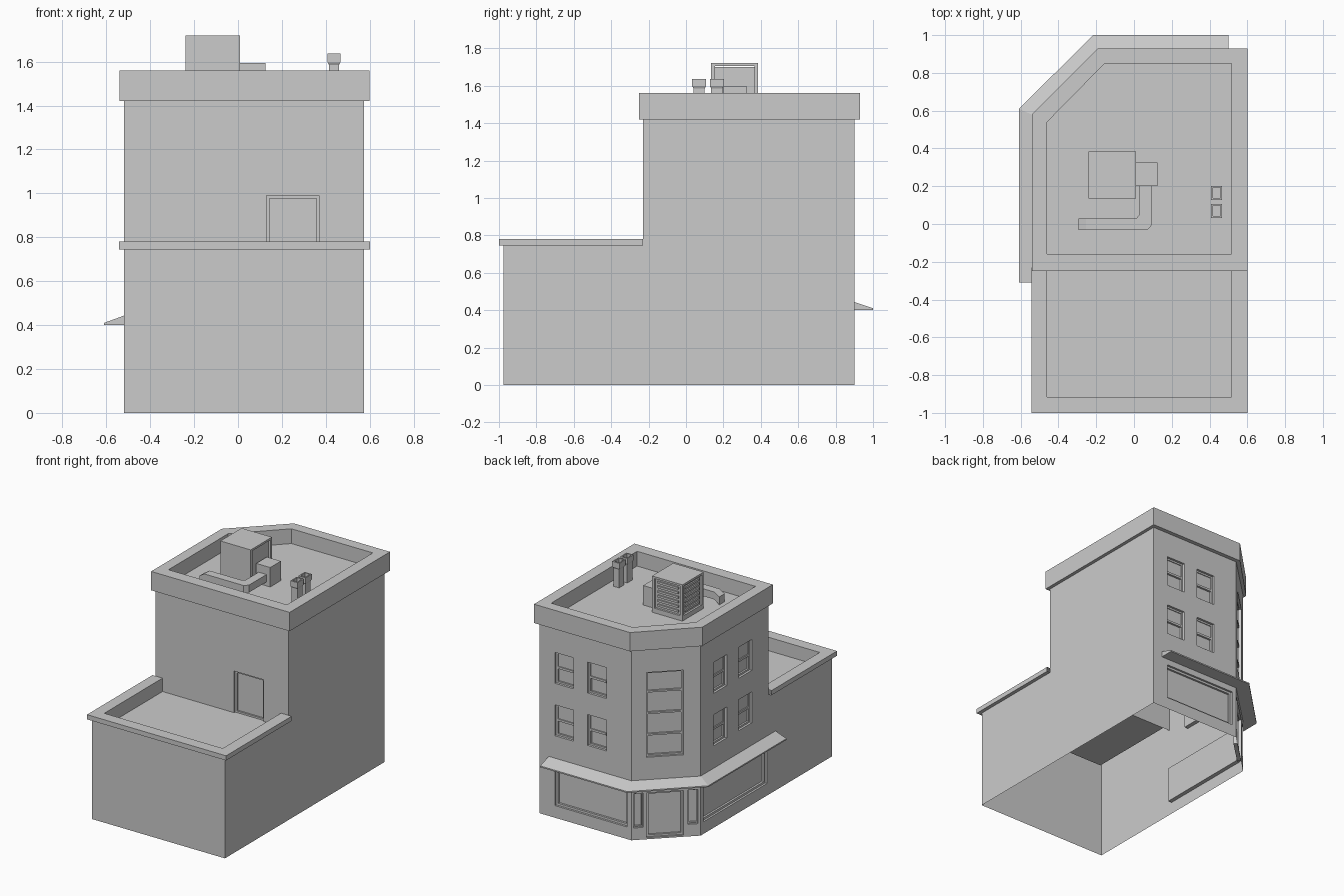
import bpy, bmesh, math
from mathutils import Vector

if "Cube" in bpy.data.objects:
    bpy.data.objects.remove(bpy.data.objects["Cube"])


def finish(name, bm, recalc=True):
    bmesh.ops.remove_doubles(bm, verts=bm.verts, dist=1e-5)
    if recalc:
        bmesh.ops.recalc_face_normals(bm, faces=bm.faces)
    me = bpy.data.meshes.new(name)
    bm.to_mesh(me)
    bm.free()
    ob = bpy.data.objects.new(name, me)
    bpy.context.collection.objects.link(ob)
    return ob


def face(bm, pts):
    return bm.faces.new([bm.verts.new(p) for p in pts])


def loft(bm, loops, closed=True, cap=False):
    """Skin a list of (outline, z) loops; optionally fill the last one."""
    for (a, za), (b, zb) in zip(loops, loops[1:]):
        n = len(a)
        for i in range(n if closed else n - 1):
            j = (i + 1) % n
            face(bm, [(*a[i], za), (*a[j], za), (*b[j], zb), (*b[i], zb)])
    if cap:
        p, z = loops[-1]
        face(bm, [(*q, z) for q in p])


def rect(x0, x1, y0, y1):
    return [(x0, y0), (x1, y0), (x1, y1), (x0, y1)]


def box(bm, x0, x1, y0, y1, z0, z1):
    r = rect(x0, x1, y0, y1)
    face(bm, [(*q, z0) for q in reversed(r)])
    loft(bm, [(r, z0), (r, z1)], cap=True)


class Wall:
    """Flat wall from a to b (outside on the right); u runs along, d inward."""
    def __init__(self, a, b):
        self.a, d = Vector(a), Vector(b) - Vector(a)
        self.len, self.t = d.length, d.normalized()
        self.n = Vector((-self.t.y, self.t.x))

    def p(self, u, z, d=0.0):
        q = self.a + self.t * u + self.n * d
        return (q.x, q.y, z)

    def build(self, name, z0, z1, holes=()):
        bm = bmesh.new()
        us = sorted({0, self.len, *[h[0] for h in holes], *[h[1] for h in holes]})
        zs = sorted({z0, z1, *[h[2] for h in holes], *[h[3] for h in holes]})
        for ua, ub in zip(us, us[1:]):
            for za, zb in zip(zs, zs[1:]):
                um, zm = (ua + ub) / 2, (za + zb) / 2
                if not any(h[0] < um < h[1] and h[2] < zm < h[3] for h in holes):
                    face(bm, [self.p(ua, za), self.p(ub, za), self.p(ub, zb), self.p(ua, zb)])
        for u0, u1, a, b, d in holes:  # reveals and recessed pane
            c = [(u0, a), (u1, a), (u1, b), (u0, b)]
            face(bm, [self.p(*q, d) for q in c])
            for i in range(4):
                q, r = c[i], c[(i + 1) % 4]
                face(bm, [self.p(*q), self.p(*r), self.p(*r, d), self.p(*q, d)])
        bmesh.ops.remove_doubles(bm, verts=bm.verts, dist=1e-5)
        bmesh.ops.dissolve_limit(bm, angle_limit=0.01, verts=bm.verts, edges=bm.edges)
        for f in bm.faces:
            f.normal_update()
        finish(name, bm, recalc=False)

    def bar(self, bm, u0, u1, z0, z1, d0, d1):
        c = [(u0, z0), (u1, z0), (u1, z1), (u0, z1)]
        face(bm, [self.p(*q, d0) for q in c])
        for i in range(4):
            q, r = c[i], c[(i + 1) % 4]
            face(bm, [self.p(*q, d0), self.p(*r, d0), self.p(*r, d1), self.p(*q, d1)])

    def frame(self, bm, hole, w, d0, rails=()):
        u0, u1, a, b, d1 = hole
        self.bar(bm, u0, u0 + w, a, b, d0, d1)
        self.bar(bm, u1 - w, u1, a, b, d0, d1)
        self.bar(bm, u0 + w, u1 - w, a, a + w, d0, d1)
        self.bar(bm, u0 + w, u1 - w, b - w, b, d0, d1)
        for z in rails:
            self.bar(bm, u0 + w, u1 - w, z - w / 2, z + w / 2, d0, d1)


# building footprint
X0, X1, YF, YM, YB = -0.52, 0.575, -0.975, -0.23, 0.90
CA, CB = (-0.18, YB), (X0, 0.57)
front_up = Wall((X0, YM), (X1, YM))
right = Wall((X1, YM), (X1, YB))
back = Wall((X1, YB), CA)
corner = Wall(CA, CB)
left = Wall(CB, (X0, YM))


def sash_windows(starts):
    return [(u, u + 0.155, z, z + 0.23, 0.03) for u in starts for z in (0.61, 1.0)]


back_win, left_win = sash_windows((0.125, 0.396)), sash_windows((0.152, 0.447))
back_shop = (0.125, 0.72, 0.09, 0.355, 0.03)
left_shop = (0.035, 0.78, 0.09, 0.355, 0.03)
L = corner.len
tall_win = (0.105, 0.355, 0.61, 1.24, 0.03)
door = (0.105, 0.355, 0.012, 0.345, 0.03)
side_lights = [(0.015, 0.08, 0.09, 0.345, 0.03), (L - 0.085, L - 0.02, 0.09, 0.345, 0.03)]
roof_door = (0.65, 0.89, 0.68, 0.99, 0.025)

# upper and street walls
front_up.build("terrace_wall", 0.68, 1.42, [roof_door])
right.build("right_wall", 0, 1.42)
back.build("back_wall", 0, 1.42, back_win + [back_shop])
corner.build("corner_wall", 0, 1.42, [tall_win, door] + side_lights)
left.build("left_wall", 0, 1.42, left_win + [left_shop])

# rear wing walls
Wall((X0, YM), (X0, YF)).build("wing_left_wall", 0, 0.745)
Wall((X0, YF), (X1, YF)).build("wing_front_wall", 0, 0.745)
Wall((X1, YF), (X1, YM)).build("wing_right_wall", 0, 0.745)

# window and door frames
bm = bmesh.new()
for w, wins in ((back, back_win), (left, left_win)):
    for h in wins:
        w.frame(bm, h, 0.013, 0.017)
        u0, u1, a, b, d = h
        w.bar(bm, u0 + 0.013, u1 - 0.013, (a + b) / 2 - 0.008, b - 0.013, 0.023, d)
        w.bar(bm, u0 + 0.013, u1 - 0.013, (a + b) / 2 - 0.008, (a + b) / 2 + 0.008, 0.015, d)
corner.frame(bm, tall_win, 0.012, 0.015, (0.77, 0.93, 1.09))
finish("window_frames", bm, False)
bm = bmesh.new()
back.frame(bm, back_shop, 0.016, 0.015)
left.frame(bm, left_shop, 0.016, 0.015)
for h in side_lights:
    corner.frame(bm, h, 0.008, 0.015)
finish("shop_window_frames", bm, False)
bm = bmesh.new()
corner.frame(bm, door, 0.014, 0.015)
front_up.frame(bm, roof_door, 0.013, 0.012)
finish("door_frames", bm, False)

# main cornice, parapet and roof
wall_loop = [(X0, YM), (X1, YM), (X1, YB), CA, CB]
outer = [(-0.54, -0.25), (0.60, -0.25), (0.60, 0.93), (-0.19, 0.93), (-0.54, 0.58)]
inner = [(-0.46, -0.16), (0.515, -0.16), (0.515, 0.85), (-0.155, 0.85), (-0.46, 0.54)]
bm = bmesh.new()
loft(bm, [(wall_loop, 1.42), (outer, 1.42), (outer, 1.56), (inner, 1.56), (inner, 1.45)], cap=True)
finish("main_roof_parapet", bm)


# wing parapet and terrace
def u_shape(x0, x1, y):
    return [(x0, YM), (x0, y), (x1, y), (x1, YM)]


wi, wo = u_shape(-0.46, 0.515, -0.915), u_shape(-0.543, 0.602, -1.0)
bm = bmesh.new()
loft(bm, [(u_shape(X0, X1, YF), 0.745), (wo, 0.745), (wo, 0.78), (wi, 0.78), (wi, 0.68)],
     closed=False, cap=True)
finish("terrace_parapet", bm)

# awning around the shop front
aw_in = [(X0, -0.31), CB, CA, (0.50, YB)]
aw_out = [(-0.61, -0.31), (-0.61, 0.61), (-0.215, 1.0), (0.50, 1.0)]
prof = [(aw_in, 0.443), (aw_out, 0.41), (aw_out, 0.40), (aw_in, 0.40)]
bm = bmesh.new()
loft(bm, prof, closed=False)
for i in (0, 3):
    face(bm, [(*p[i], z) for p, z in prof])
finish("awning", bm)

# rooftop cooling unit: core, posts, lid, louvres
Z = 1.45
bm = bmesh.new()
box(bm, -0.225, -0.005, 0.135, 0.37, Z, 1.70)
box(bm, -0.24, 0.01, 0.135, 0.385, 1.705, 1.72)
box(bm, -0.24, 0.01, 0.135, 0.385, Z, 1.485)
for x in (-0.24, -0.01):
    for y in (0.135, 0.365):
        box(bm, x, x + 0.02, y, y + 0.02, 1.485, 1.705)
box(bm, -0.24, 0.01, 0.135, 0.14, 1.485, 1.705)
finish("cooling_unit", bm)
bm = bmesh.new()
for i in range(6):
    z = 1.502 + i * 0.034
    box(bm, -0.20, -0.03, 0.365, 0.38, z, z + 0.016)
    box(bm, -0.235, -0.22, 0.175, 0.345, z, z + 0.016)
finish("louvres", bm)

# side box and duct
bm = bmesh.new()
box(bm, 0.01, 0.125, 0.20, 0.325, Z, 1.595)
finish("duct_box", bm)
bm = bmesh.new()
duct_l = [(0.03, 0.20), (0.03, 0.05), (0.012, 0.03), (-0.255, 0.03), (-0.295, 0.03)]
duct_r = [(0.095, 0.20), (0.095, -0.005), (0.07, -0.033), (-0.255, -0.033), (-0.295, -0.033)]
tops = [1.535, 1.535, 1.535, 1.535, 1.51]
bots = [1.48, 1.48, 1.48, 1.48, Z]
rings = [[(*l, b), (*r, b), (*r, t), (*l, t)] for l, r, b, t in zip(duct_l, duct_r, bots, tops)]
for a, b in zip(rings, rings[1:]):
    for i in range(4):
        j = (i + 1) % 4
        face(bm, [a[i], a[j], b[j], b[i]])
face(bm, rings[0])
face(bm, rings[-1])
finish("roof_duct", bm)

# twin flues with flared hollow tops
for k, y in enumerate((0.07, 0.165)):
    def sq(r, s):
        return rect(0.437 - r, 0.437 + r, y - s, y + s)
    bm = bmesh.new()
    loft(bm, [(sq(0.023, 0.03), Z), (sq(0.023, 0.03), 1.585), (sq(0.029, 0.037), 1.597),
              (sq(0.029, 0.037), 1.637), (sq(0.02, 0.027), 1.637), (sq(0.02, 0.027), 1.58)], cap=True)
    finish("flue_%d" % (k + 1), bm)
